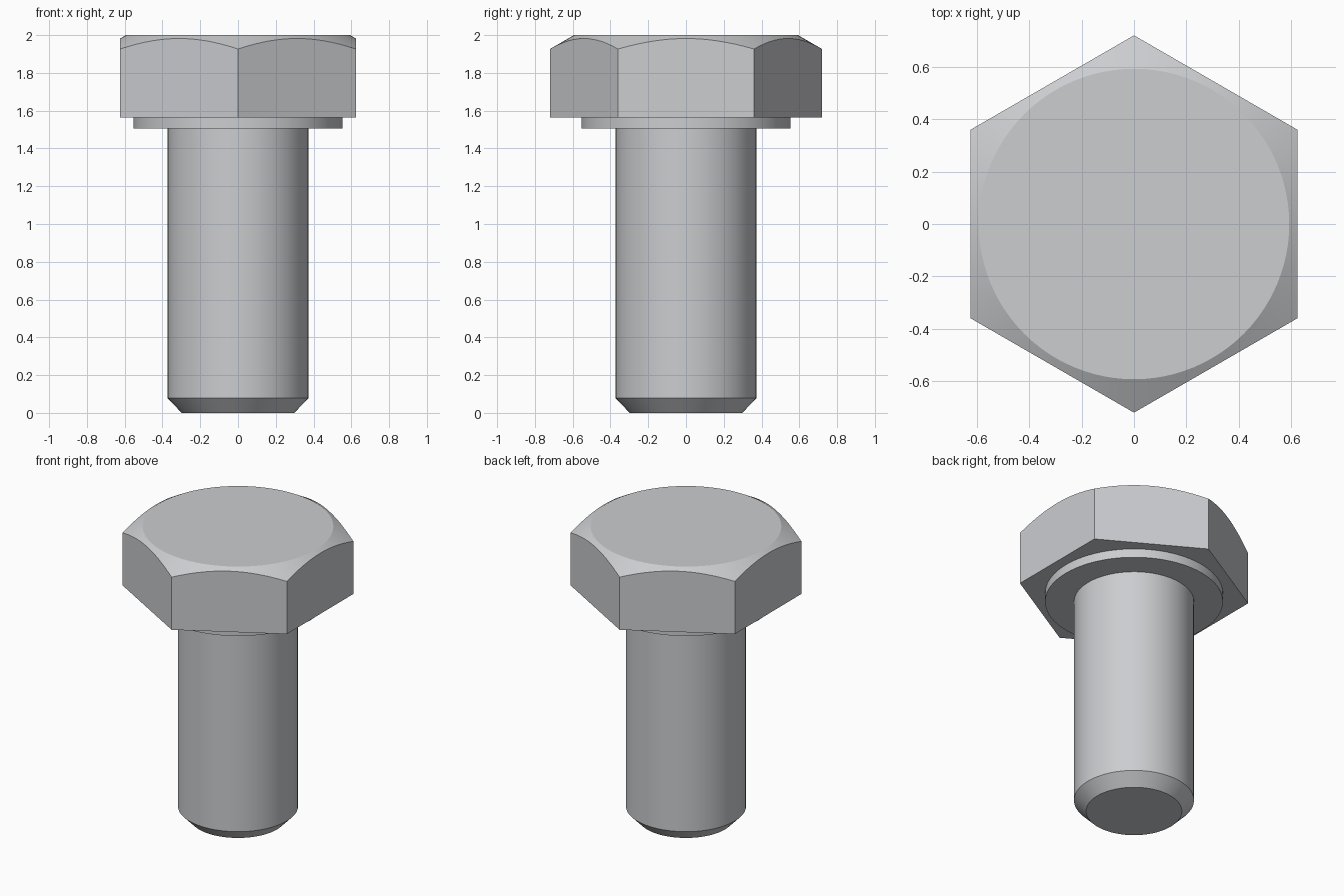
import bpy
import bmesh
import math

cube = bpy.data.objects.get("Cube")
if cube:
    bpy.data.objects.remove(cube, do_unlink=True)

SEGMENTS = 96                     # multiple of 6, so the hexagon corners are hit
APOTHEM = 0.624                   # centre to flat of the hexagonal head
TOP_RADIUS = 0.593                # flat circle on top of the head
CHAMFER_SLOPE = math.tan(math.radians(30))

steel = bpy.data.materials.new("light grey steel")
steel.use_nodes = True
colour = (0.60, 0.61, 0.63, 1.0)
steel.diffuse_color = colour
steel.node_tree.nodes["Principled BSDF"].inputs["Base Color"].default_value = colour


def circle(radius, z):
    return lambda a: (radius, z)


def hex_radius(a):
    """Distance to the hexagon outline; flats face +x and -x, corners +y and -y."""
    off = (a + math.pi / 6) % (math.pi / 3) - math.pi / 6
    return APOTHEM / math.cos(off)


def hex_bottom(a):
    return hex_radius(a), 1.565


def hex_chamfer(a):
    r = hex_radius(a)
    return r, 2.0 - (r - TOP_RADIUS) * CHAMFER_SLOPE


def build_rings(name, rings):
    """Skin a stack of rings from bottom to top and cap both ends."""
    bm = bmesh.new()
    loops = []
    for ring in rings:
        loop = []
        for i in range(SEGMENTS):
            a = math.pi / 2 + math.tau * i / SEGMENTS
            r, z = ring(a)
            loop.append(bm.verts.new((r * math.cos(a), r * math.sin(a), z)))
        loops.append(loop)
    for low, high in zip(loops, loops[1:]):
        for i in range(SEGMENTS):
            j = (i + 1) % SEGMENTS
            bm.faces.new((low[i], low[j], high[j], high[i]))
    bm.faces.new(loops[0][::-1])
    bm.faces.new(loops[-1])
    mesh = bpy.data.meshes.new(name)
    bm.to_mesh(mesh)
    bm.free()
    mesh.materials.append(steel)
    obj = bpy.data.objects.new(name, mesh)
    bpy.context.collection.objects.link(obj)
    bpy.ops.object.select_all(action="DESELECT")
    obj.select_set(True)
    bpy.context.view_layer.objects.active = obj
    bpy.ops.object.shade_smooth_by_angle(angle=math.radians(20))
    return obj


# Shank with a chamfered tip; its top is sunk into the washer face
build_rings("shank", [circle(0.298, 0.0), circle(0.373, 0.078), circle(0.373, 1.53)])

# Round bearing face under the head, sunk into the head
build_rings("washer_face", [circle(0.553, 1.505), circle(0.553, 1.59)])

# Hexagonal head with a conical chamfer around its flat top
build_rings("hex_head", [hex_bottom, hex_chamfer, circle(TOP_RADIUS, 2.0)])
